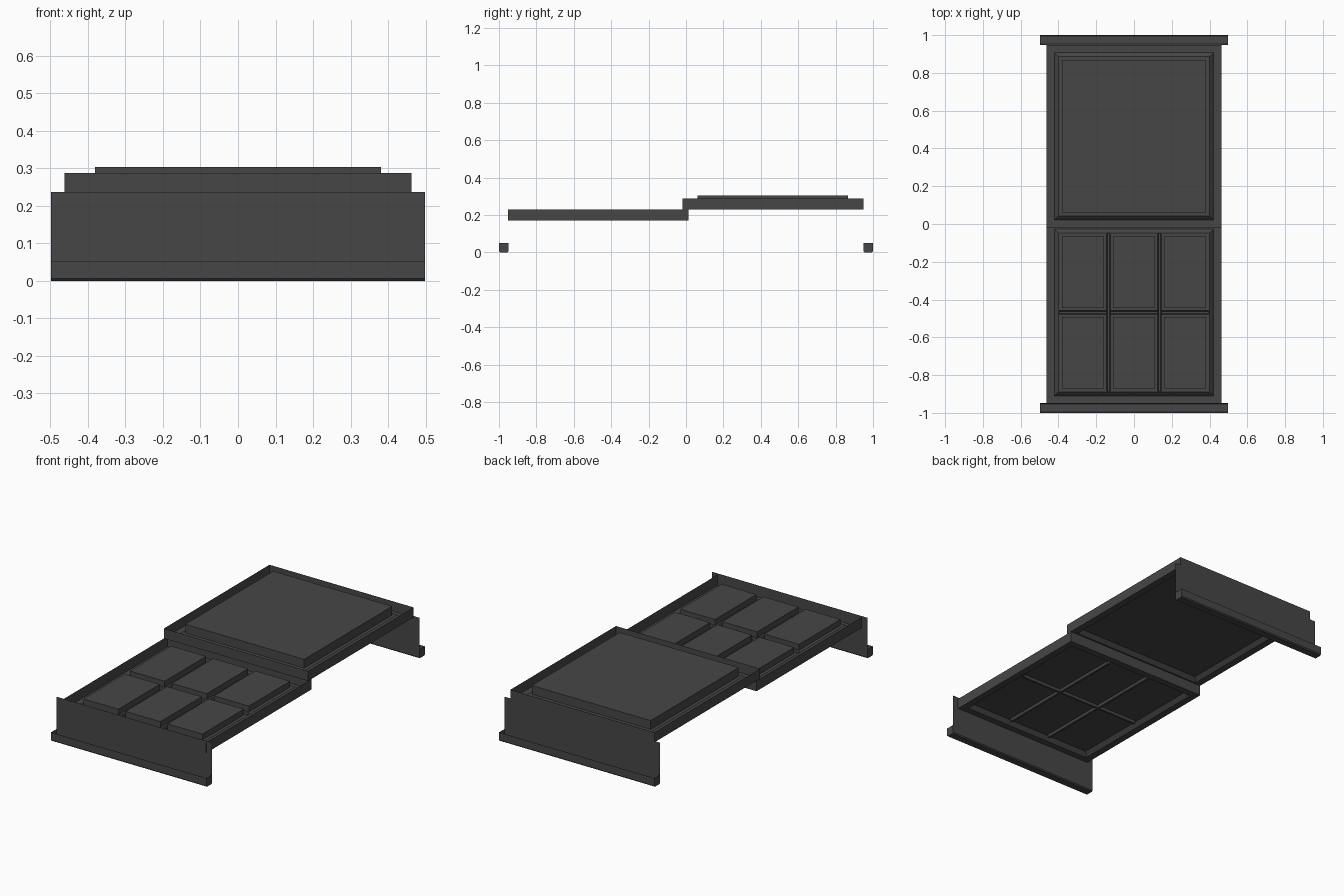
import bpy, bmesh

if "Cube" in bpy.data.objects:
    bpy.data.objects.remove(bpy.data.objects["Cube"])

mat = bpy.data.materials.new("charcoal")
mat.diffuse_color = (0.062, 0.062, 0.062, 1)
mat.use_nodes = True
mat.node_tree.nodes["Principled BSDF"].inputs["Base Color"].default_value = mat.diffuse_color


def finish(name, bm):
    bmesh.ops.remove_doubles(bm, verts=bm.verts, dist=1e-5)
    me = bpy.data.meshes.new(name)
    bm.to_mesh(me)
    bm.free()
    me.materials.append(mat)
    ob = bpy.data.objects.new(name, me)
    bpy.context.collection.objects.link(ob)
    return ob


def shell(name, x0, x1, y0, y1, profile, cap):
    """Thin rectangular shell stepping inwards through (inset, z) points."""
    bm = bmesh.new()
    loops = [[bm.verts.new(c) for c in (
        (x0 + d, y0 + d, z), (x1 - d, y0 + d, z),
        (x1 - d, y1 - d, z), (x0 + d, y1 - d, z))] for d, z in profile]
    for a, b in zip(loops, loops[1:]):
        for k in range(4):
            bm.faces.new((a[k], a[(k + 1) % 4], b[(k + 1) % 4], b[k]))
    if cap:
        bm.faces.new(loops[-1])
    return finish(name, bm)


def strip(name, profile, a0, a1, along_x):
    """Sweep an open (offset, z) profile along x or y."""
    bm = bmesh.new()
    rows = [[bm.verts.new((a, o, z) if along_x else (o, a, z)) for a in (a0, a1)]
            for o, z in profile]
    for a, b in zip(rows, rows[1:]):
        q = (a[0], a[1], b[1], b[0])
        bm.faces.new(q if along_x else q[::-1])
    return finish(name, bm)


def sash(name, y0, y1, z0, z1, ledge, glass_top, cols, rows):
    # open tray: outer wall, flat rail, chamfer up to the glazing ledge
    shell(name + "_frame", -0.462, 0.462, y0, y1,
          [(0, z1), (0, z0), (0.04, z0), (0.058, ledge - 0.003),
           (0.062, ledge), (0.068, ledge)], False)
    x0, x1, ya, yb = -0.394, 0.394, y0 + 0.068, y1 - 0.068
    bar, rim = 0.02, 0.013
    w = (x1 - x0 - bar * (cols - 1)) / cols
    h = (yb - ya - bar * (rows - 1)) / rows
    # ledge round each pane, and the pane as a closed block
    for i in range(cols):
        for j in range(rows):
            px, py = x0 + i * (w + bar), ya + j * (h + bar)
            shell(name + "_pane", px, px + w, py, py + h,
                  [(0, ledge), (rim, ledge), (rim, glass_top)], True)
            shell(name + "_pane_back", px + rim, px + w - rim, py + rim, py + h - rim,
                  [(0, ledge)], True)
    # trough-shaped glazing bars between the panes
    low = z0 + 0.008

    def trough(c):
        return [(c - 0.01, ledge), (c - 0.006, low), (c + 0.006, low), (c + 0.01, ledge)]
    for i in range(1, cols):
        strip(name + "_upright_bar", trough(x0 + i * (w + bar) - bar / 2), ya, yb, False)
    for j in range(1, rows):
        for i in range(cols):
            px = x0 + i * (w + bar)
            strip(name + "_cross_bar", trough(ya + j * (h + bar) - bar / 2), px, px + w, True)


sash("lower_sash", -0.951, 0.014, 0.169, 0.229, 0.192, 0.226, 3, 2)
sash("upper_sash", -0.019, 0.948, 0.23, 0.287, 0.252, 0.303, 1, 1)

# sill and head: one open-topped folded sheet each, rising into a board
for name, s in (("sill", -1), ("head", 1)):
    c = 0.006
    profile = [(0.948, 0.237), (0.948, c), (0.948 + c, 0),
               (1 - c, 0), (1, c), (1, 0.051)]
    bm = bmesh.new()
    rows = [[bm.verts.new((x, s * y, z)) for x in (-0.498, 0.498)] for y, z in profile]
    for a, b in zip(rows, rows[1:]):
        bm.faces.new((a[0], a[1], b[1], b[0]))
    for k in (0, 1):
        bm.faces.new([bm.verts.new((-0.498 + 0.996 * k, s * y, z))
                      for y, z in [(0.948, 0.051)] + profile[1:]])
    bmesh.ops.recalc_face_normals(bm, faces=bm.faces)
    finish(name, bm)
